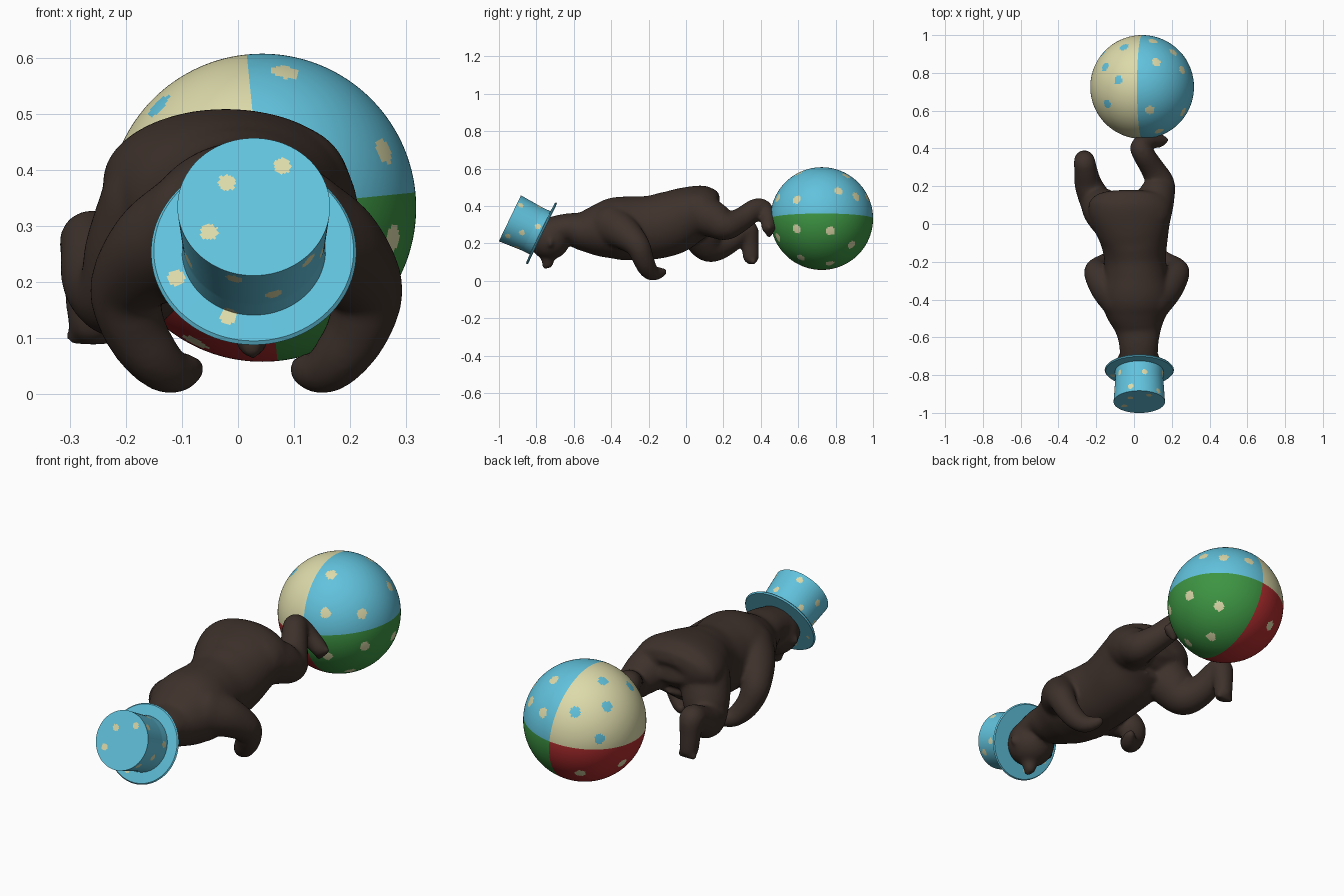
import bpy, bmesh, math
from mathutils import Vector, Matrix

if "Cube" in bpy.data.objects:
    bpy.data.objects.remove(bpy.data.objects["Cube"])


def mat(name, rgb):
    m = bpy.data.materials.new(name)
    m.diffuse_color = (*rgb, 1)
    m.use_nodes = True
    m.node_tree.nodes["Principled BSDF"].inputs["Base Color"].default_value = m.diffuse_color
    return m


BROWN = mat("dark_brown", (0.048, 0.031, 0.024))
BLUE = mat("sky_blue", (0.12, 0.54, 0.72))
CREAM = mat("cream", (0.72, 0.70, 0.40))
RED = mat("red", (0.44, 0.026, 0.028))
GREEN = mat("green", (0.047, 0.30, 0.056))


def finish(name, bm, mats):
    bmesh.ops.recalc_face_normals(bm, faces=bm.faces)
    me = bpy.data.meshes.new(name)
    bm.to_mesh(me)
    bm.free()
    for m in mats:
        me.materials.append(m)
    ob = bpy.data.objects.new(name, me)
    bpy.context.collection.objects.link(ob)
    return ob


def ball(bm, c, r, scale=(1, 1, 1)):
    bmesh.ops.create_uvsphere(bm, u_segments=24, v_segments=16, radius=r,
                              matrix=Matrix.Translation(c) @ Matrix.Diagonal((*scale, 1)))


def loft(bm, pts, n=28, steps=6, round_ends=True):
    """Smooth tube through (x, y, z, radius[, second radius])."""
    P = [Vector(p if len(p) == 5 else (*p, p[3])) for p in pts]
    Q = [P[0]] + P + [P[-1]]
    path = []
    for i in range(1, len(P)):
        a, b, c, d = Q[i - 1:i + 3]
        for k in range(steps):
            t = k / steps
            path.append(0.5 * (2 * b + (c - a) * t + (2 * a - 5 * b + 4 * c - d) * t * t
                               + (3 * b - a - 3 * c + d) * t ** 3))
    path.append(P[-1])
    side, rings = Vector((1, 0, 0)), []
    for i, p in enumerate(path):
        t = (Vector(path[min(i + 1, len(path) - 1)][:3]) - Vector(path[max(i - 1, 0)][:3])).normalized()
        side = (side - t * side.dot(t)).normalized()
        up = side.cross(t)
        c = Vector(p[:3])
        rings.append([bm.verts.new(c + side * p[3] * math.cos(u) + up * p[4] * math.sin(u))
                      for u in (2 * math.pi * k / n for k in range(n))])
    for r, s in zip(rings, rings[1:]):
        for k in range(n):
            bm.faces.new((r[k], r[(k + 1) % n], s[(k + 1) % n], s[k]))
    bm.faces.new(rings[0][::-1])
    bm.faces.new(rings[-1])
    if round_ends:
        for p in (P[0], P[-1]):
            ball(bm, Vector(p[:3]), p[3] * 0.98)


# ---- bear: overlapping lofts fused into one skin ----
bm = bmesh.new()
# torso and neck
loft(bm, [(.025, -.73, .25, .10, .09), (.025, -.64, .28, .104, .079), (.022, -.56, .268, .123, .106),
          (.015, -.47, .27, .166, .141), (.012, -.38, .28, .186, .166), (.01, -.28, .28, .169, .171),
          (.006, -.18, .285, .164, .171), (0, -.08, .31, .181, .171), (-.01, 0, .345, .204, .157),
          (-.02, .08, .375, .221, .137), (-.02, .12, .378, .212, .12), (-.02, .15, .37, .18, .092),
          (-.02, .168, .365, .12, .055), (-.02, .173, .365, .04, .02)], n=40, round_ends=False)
# head, muzzle, nose and ears under the hat
ball(bm, Vector((.025, -.73, .225)), .112)
loft(bm, [(.025, -.73, .17, .062), (.025, -.738, .125, .042), (.025, -.737, .095, .03)])
ball(bm, Vector((.025, -.752, .083)), .021)
for s in (-1, 1):
    ball(bm, Vector((.025 + s * .098, -.725, .205)), .03, (1, .6, 1))
# arms, tapering to the paw tips
for s in (-1, 1):
    arm = [(.075, -.395, .29, .122), (.155, -.335, .258, .094), (.212, -.262, .192, .068), (.203, -.232, .125, .058),
           (.17, -.208, .07, .051), (.136, -.178, .041, .042), (.106, -.14, .043, .031), (.097, -.122, .047, .023)]
    loft(bm, [(.015 + s * x, y, z, r) for x, y, z, r in arm])
# hanging leg
loft(bm, [(-.13, .04, .34, .115), (-.17, .085, .245, .107), (-.205, .13, .185, .087), (-.242, .21, .205, .073),
          (-.256, .29, .257, .061), (-.262, .33, .268, .057), (-.263, .342, .20, .048), (-.26, .347, .13, .044)])
# leg that touches the ball
loft(bm, [(.085, .055, .37, .115), (.12, .15, .325, .098), (.137, .215, .295, .078), (.10, .29, .325, .064),
          (.05, .37, .38, .058), (.035, .41, .38, .054), (.08, .437, .335, .044), (.135, .442, .285, .038)])
# toes
for k in (-1.5, -.5, .5, 1.5):
    ball(bm, Vector((-.26 + k * .022, .36, .102)), .016)
    ball(bm, Vector((.15 + k * .014, .445, .264 + k * .014)), .016)
# tail
loft(bm, [(-.045, .13, .445, .02), (-.05, .155, .45, .018), (-.05, .17, .448, .013)])
bear = finish("bear", bm, [BROWN])
m = bear.modifiers.new("fuse", 'REMESH')
m.mode, m.voxel_size = 'VOXEL', 0.009
m = bear.modifiers.new("soften", 'SMOOTH')
m.factor, m.iterations = 0.5, 14
dg = bpy.context.evaluated_depsgraph_get()
bear.data = bpy.data.meshes.new_from_object(bear.evaluated_get(dg))
bear.modifiers.clear()
bear.data.name = "bear"
if not bear.data.materials:
    bear.data.materials.append(BROWN)
for p in bear.data.polygons:
    p.use_smooth = True

# ---- beach ball: four quarters around the y axis, with spots ----
R, C = 0.2745, Vector((.043, .7255, .3325))
tilt = math.atan(.1)
bm = bmesh.new()
bmesh.ops.create_uvsphere(bm, u_segments=192, v_segments=112, radius=R,
                          matrix=Matrix.Rotation(-tilt, 4, 'Y') @ Matrix.Rotation(math.pi / 2, 4, 'X'))
top = [(-.095, .212), (-.196, .106), (-.127, .037), (-.185, -.09), (-.206, .179),
       (.074, .132), (.042, -.122), (.212, .09), (.217, -.134), (.058, .243), (.165, .185), (.09, -.235)]
right_low = [(-.235, -.1), (-.134, -.056), (.048, -.067), (.16, -.14), (.043, -.24), (-.11, -.21)]
spots = [Vector((x, y, math.sqrt(max(R * R - x * x - y * y, 0)))) for x, y in top]
spots += [Vector((math.sqrt(R * R - y * y - z * z), y, z)) for y, z in right_low]
spots += [Vector(p) for p in [(-.11, .193, -.155), (-.235, .047, -.133), (-.118, -.06, -.238), (-.21, -.13, -.12)]]
for f in bm.faces:
    c = f.calc_center_median()
    right, upper = c.x + .1 * c.z > 0, c.z - .1 * c.x > 0
    base = (1 if right else 0) if upper else (3 if right else 2)
    if any((c - s).length < .024 for s in spots):
        base = 1 if base == 0 else 0
    f.material_index = base
    f.smooth = True
bmesh.ops.translate(bm, verts=bm.verts, vec=C)
finish("beach_ball", bm, [CREAM, BLUE, RED, GREEN])

# ---- top hat: turned profile tipped forward, with spots ----
profile = [(.0, -.006), (.178, -.006), (.183, 0), (.178, .006), (.128, .008), (.127, .05), (.136, .187), (.0, .187)]
fine = []
for (r0, z0), (r1, z1) in zip(profile, profile[1:]):
    k = max(1, round(math.hypot(r1 - r0, z1 - z0) / .005))
    fine += [(r0 + (r1 - r0) * i / k, z0 + (z1 - z0) * i / k) for i in range(k)]
fine.append(profile[-1])
bm = bmesh.new()
N = 160
rings = [[bm.verts.new((r * math.cos(2 * math.pi * k / N), r * math.sin(2 * math.pi * k / N), z))
          for k in range(N)] if r > 0 else [bm.verts.new((0, 0, z))] * N for r, z in fine]
for a, b in zip(rings, rings[1:]):
    for k in range(N):
        j = (k + 1) % N
        bm.faces.new(list(dict.fromkeys((a[k], a[j], b[j], b[k]))))
# spots on the crown top, on the brim, then around the crown side (angle, height)
dots = [Vector(p) for p in [(-.048, .048, .187), (.051, .08, .187), (-.079, -.05, .187),
                            (-.138, -.055, .007), (-.045, -.13, .007)]]
for a, h in [(41, .165), (12, .033), (-19, .095), (-43, .155), (-74, .086), (-105, .16),
             (110, .155), (77, .07), (145, .05), (168, .13), (205, .08)]:
    u = math.radians(a)
    dots.append(Vector((.131 * math.cos(u), .131 * math.sin(u), h)))
for f in bm.faces:
    c = f.calc_center_median()
    f.material_index = int(any((c - d).length < .0155 for d in dots))
bm.transform(Matrix.Translation((.028, -.773, .253)) @ Matrix.Rotation(math.radians(64.3), 4, 'X'))
hat = finish("top_hat", bm, [BLUE, CREAM])

bpy.ops.object.select_all(action='DESELECT')
hat.select_set(True)
bpy.context.view_layer.objects.active = hat
bpy.ops.object.shade_smooth_by_angle(angle=math.radians(40))
